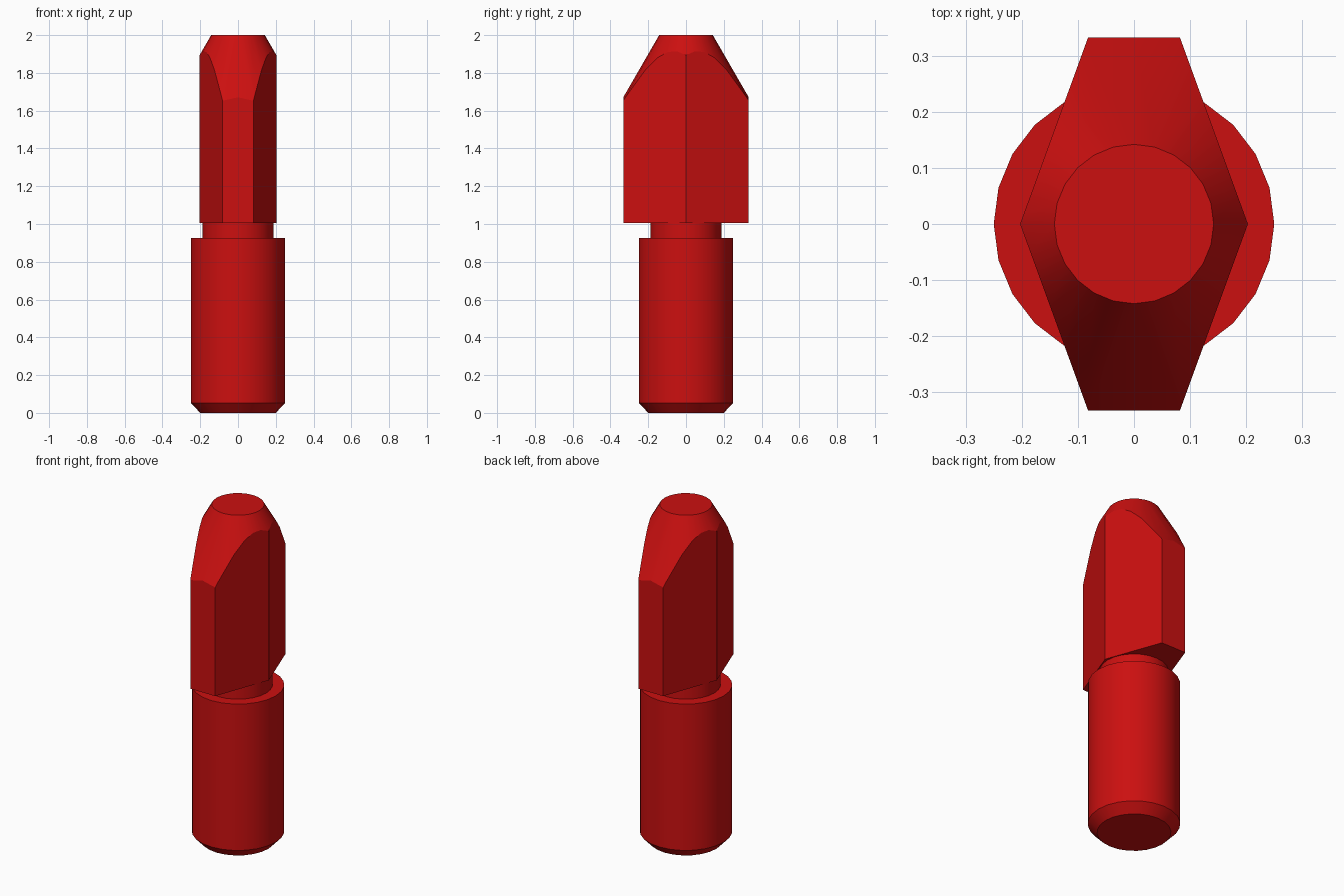
import bpy, bmesh, math

cube = bpy.data.objects.get("Cube")
if cube:
    bpy.data.objects.remove(cube, do_unlink=True)

SIDES = 24
red = bpy.data.materials.new("red")
red.use_nodes = True
RED = (0.6, 0.005, 0.005, 1.0)
red.diffuse_color = RED
red.node_tree.nodes["Principled BSDF"].inputs["Base Color"].default_value = RED


def stack(name, rings):
    """Closed solid from a list of point rings, bottom to top."""
    bm = bmesh.new()
    loops = [[bm.verts.new(p) for p in ring] for ring in rings]
    n = len(loops[0])
    for low, high in zip(loops, loops[1:]):
        for i in range(n):
            j = (i + 1) % n
            bm.faces.new((low[i], low[j], high[j], high[i]))
    bm.faces.new(loops[0][::-1])
    bm.faces.new(loops[-1])
    mesh = bpy.data.meshes.new(name)
    bm.to_mesh(mesh)
    bm.free()
    mesh.materials.append(red)
    obj = bpy.data.objects.new(name, mesh)
    bpy.context.collection.objects.link(obj)
    return obj


def lathe(name, profile):
    """Round solid from (radius, height) pairs."""
    angles = [2 * math.pi * i / SIDES for i in range(SIDES)]
    return stack(name, [[(r * math.cos(a), r * math.sin(a), z) for a in angles]
                        for r, z in profile])


def activate(obj):
    bpy.ops.object.select_all(action='DESELECT')
    obj.select_set(True)
    bpy.context.view_layer.objects.active = obj


def smooth(obj):
    activate(obj)
    bpy.ops.object.shade_smooth_by_angle(angle=math.radians(25))


# Round shank with a chamfered foot and a narrower neck
shank = lathe("shank", [(0.20, 0), (0.25, 0.053), (0.25, 0.925),
                        (0.187, 0.925), (0.187, 1.007)])

# Six-sided blade
outline = [(0.203, 0), (0.082, 0.332), (-0.082, 0.332),
           (-0.203, 0), (-0.082, -0.332), (0.082, -0.332)]
blade = stack("blade", [[(x, y, z) for x, y in outline] for z in (1.005, 2.1)])

# Cone that trims the blade tip to a blunt point
slope = math.tan(math.radians(30))
cone = lathe("tip_cutter", [(0.142 + 1.2 * slope, 0.8), (0.142, 2.0)])
cone.hide_render = True
trim = blade.modifiers.new("tip_taper", 'BOOLEAN')
trim.operation = 'INTERSECT'
trim.solver = 'EXACT'
trim.object = cone
activate(blade)
bpy.ops.object.modifier_apply(modifier=trim.name)
bpy.data.objects.remove(cone, do_unlink=True)

for part in (shank, blade):
    smooth(part)
